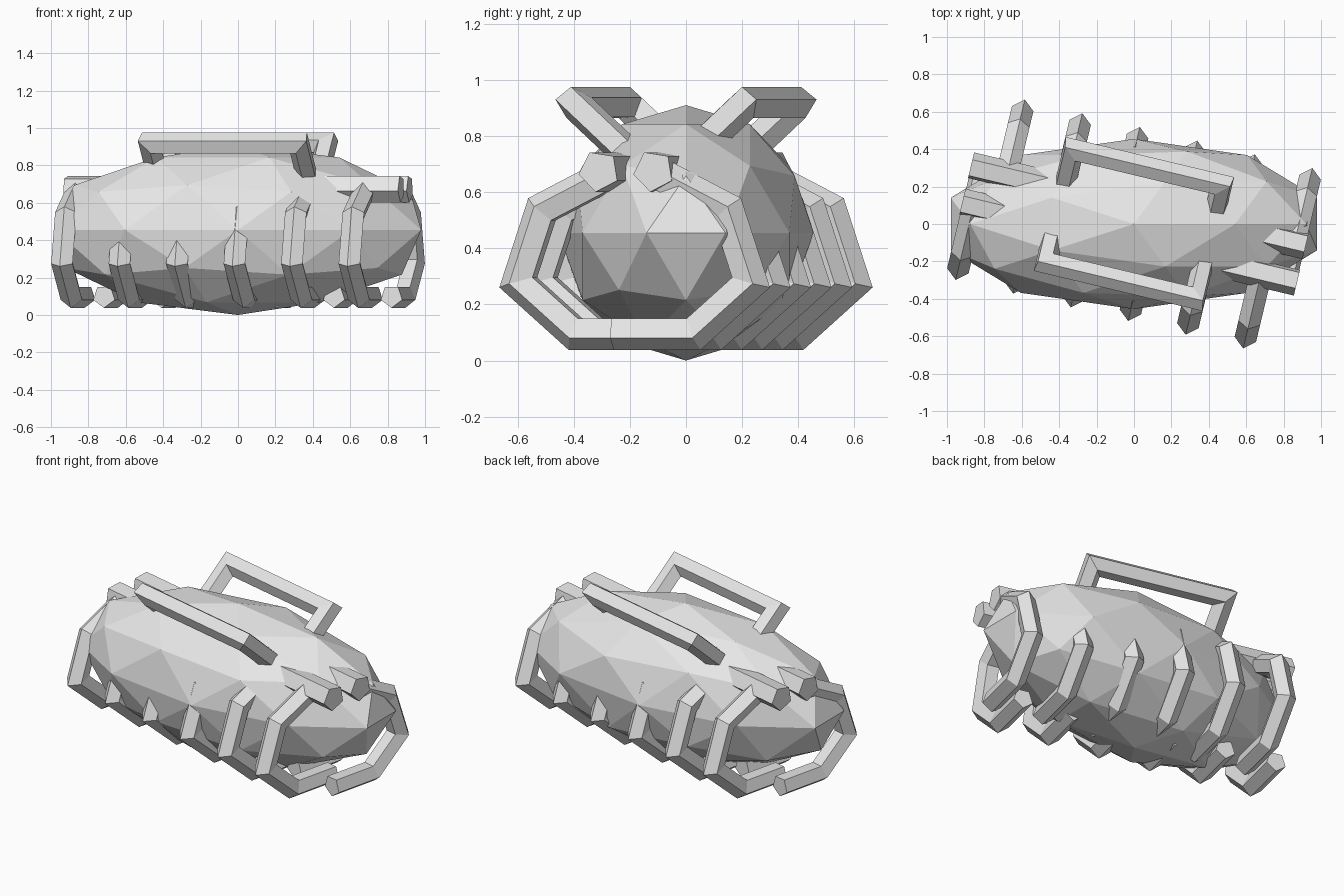
import bpy, bmesh, math
from mathutils import Vector

cube = bpy.data.objects.get("Cube")
if cube:
    bpy.data.objects.remove(cube, do_unlink=True)

TILT = math.radians(-13.4)   # the frame sits slightly turned on the body

grey = bpy.data.materials.new("plain_grey")
grey.use_nodes = True
grey.diffuse_color = (0.8, 0.8, 0.8, 1)
grey.node_tree.nodes["Principled BSDF"].inputs["Base Color"].default_value = (0.8, 0.8, 0.8, 1)


def add_object(name, mesh, turn=0.0):
    obj = bpy.data.objects.new(name, mesh)
    obj.rotation_euler.z = turn
    bpy.context.collection.objects.link(obj)
    return obj


def finish(bm, name):
    bmesh.ops.recalc_face_normals(bm, faces=bm.faces)
    mesh = bpy.data.meshes.new(name)
    bm.to_mesh(mesh)
    bm.free()
    mesh.materials.append(grey)
    return mesh


def pentagon_tube(name, path, normal, radius, phase=0.0):
    """Mitred five-sided tube along a flat path; normal is the path's plane normal."""
    bm = bmesh.new()
    pts = [Vector(p) for p in path]
    n = Vector(normal).normalized()
    rings = []
    for i, p in enumerate(pts):
        before = (p - pts[i - 1]).normalized() if i else None
        after = (pts[i + 1] - p).normalized() if i < len(pts) - 1 else None
        before, after = before or after, after or before
        tangent = (before + after).normalized()
        out = tangent.cross(n) / tangent.dot(after)
        ring = []
        for k in range(5):
            a = math.radians(phase + 72 * k)
            ring.append(bm.verts.new(p + radius * (out * math.cos(a) + n * math.sin(a))))
        rings.append(ring)
    for r0, r1 in zip(rings, rings[1:]):
        for k in range(5):
            j = (k + 1) % 5
            bm.faces.new((r0[k], r0[j], r1[j], r1[k]))
    bm.faces.new(rings[0])
    bm.faces.new(rings[-1])
    return finish(bm, name)


# Faceted body
bm = bmesh.new()
bmesh.ops.create_icosphere(bm, subdivisions=2, radius=1)
bmesh.ops.scale(bm, vec=(1.03, 0.455, 0.455), verts=bm.verts)
bmesh.ops.translate(bm, vec=(0, 0, 0.455), verts=bm.verts)
add_object("body", finish(bm, "body"))

# Shared shapes
hook = [(0, 0.08, 0.675), (0, 0.355, 0.535), (0, 0.44, 0.28),
        (0, 0.235, 0.1), (0, -0.06, 0.1)]
handle = [(0.41, 0.12, 0.74), (0.41, 0.31, 0.915),
          (-0.41, 0.31, 0.915), (-0.41, 0.12, 0.74)]
handle_mesh = pentagon_tube("handle", handle, (0, -0.678, 0.735), 0.06, -28)
rod_meshes = [pentagon_tube("rod", [(0.3, v, 0.675), (0.92, v, 0.675)], (0, 0, 1), 0.075, -9)
              for v in (-0.1, 0.1)]
rib_meshes = [pentagon_tube("rib", [(-0.722 + 0.316 * i, y, z) for _, y, z in hook],
                            (-1, 0, 0), 0.062) for i in range(6)]

# Back and front halves are the same parts turned half way round
for side, turn in (("back", TILT), ("front", TILT + math.pi)):
    add_object(side + "_handle", handle_mesh, turn)
    for i, mesh in enumerate(rib_meshes):
        add_object(f"{side}_rib_{i + 1}", mesh, turn)
for side, turn in (("left", TILT), ("right", TILT + math.pi)):
    for i, mesh in enumerate(rod_meshes):
        add_object(f"{side}_rod_{i + 1}", mesh, turn)
